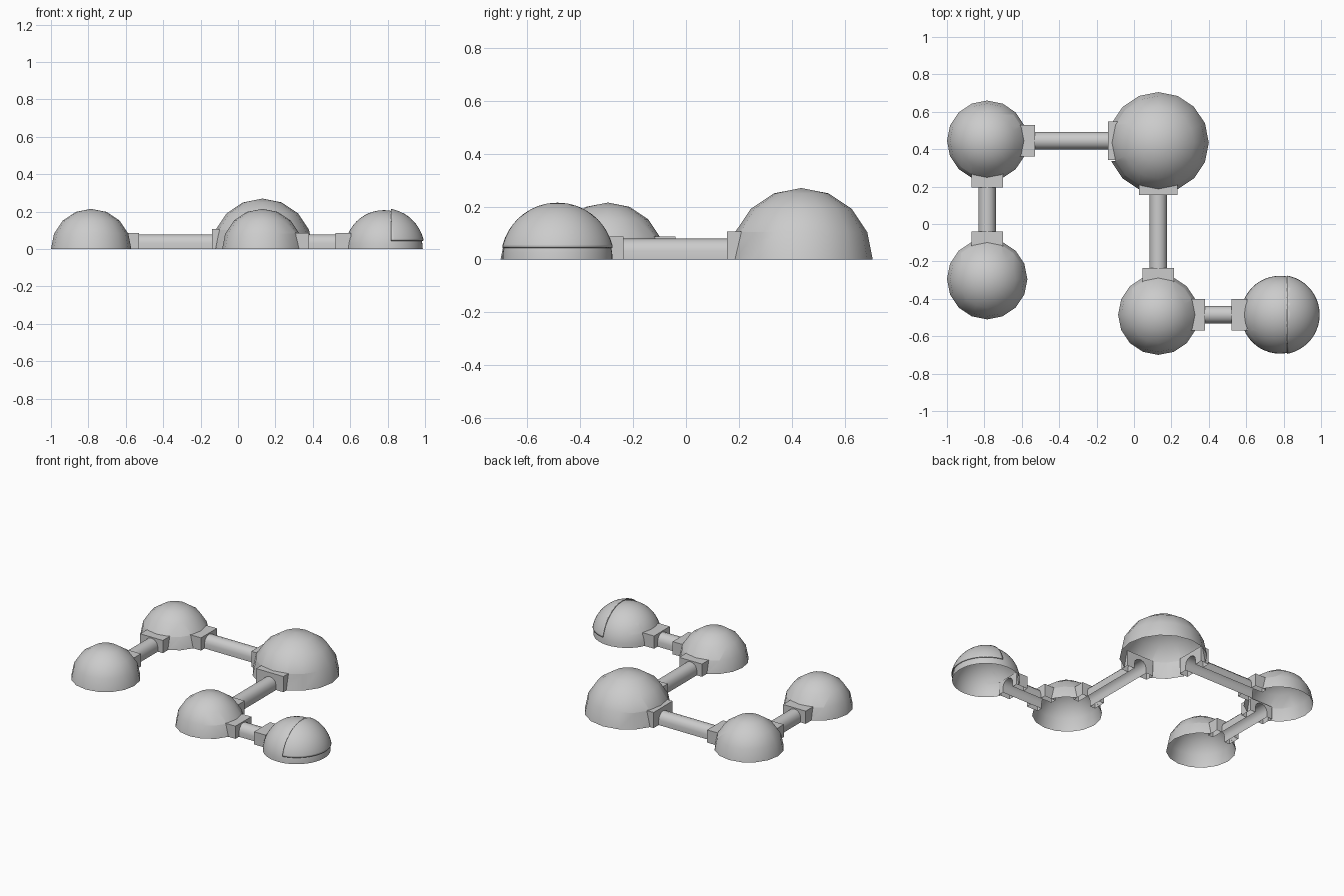
import bpy, bmesh, math
from mathutils import Vector, Matrix

if "Cube" in bpy.data.objects:
    bpy.data.objects.remove(bpy.data.objects["Cube"])


def finish(bm, name, angle=35):
    bmesh.ops.recalc_face_normals(bm, faces=bm.faces)
    me = bpy.data.meshes.new(name)
    bm.to_mesh(me)
    bm.free()
    ob = bpy.data.objects.new(name, me)
    bpy.context.collection.objects.link(ob)
    bpy.ops.object.select_all(action='DESELECT')
    ob.select_set(True)
    bpy.context.view_layer.objects.active = ob
    bpy.ops.object.shade_smooth_by_angle(angle=math.radians(angle))
    return ob


def cut(bm, co, no, clear=False, faces=None):
    fs = list(faces if faces is not None else bm.faces)
    geom = fs + list({e for f in fs for e in f.edges}) + list({v for f in fs for v in f.verts})
    bmesh.ops.bisect_plane(bm, geom=geom, plane_co=co, plane_no=no, clear_inner=clear)


def dome(name, x, y, r, seg, doors, half, top):
    """Open hemisphere with a doorway removed behind each collar."""
    bm = bmesh.new()
    bmesh.ops.create_uvsphere(bm, u_segments=seg, v_segments=seg // 2, radius=r)
    cut(bm, (0, 0, 0), (0, 0, 1), True)
    for d in doors:
        d = Vector(d)
        s = Vector((-d.y, d.x, 0))

        def near():
            return [f for f in bm.faces if f.calc_center_median().dot(d) > r * 0.6]
        for co, no in ((s * half, s), (s * -half, s), (Vector((0, 0, top)), Vector((0, 0, 1)))):
            cut(bm, co, no, faces=near())
        gone = [f for f in near() if abs(f.calc_center_median().dot(s)) < half
                and f.calc_center_median().z < top]
        bmesh.ops.delete(bm, geom=gone, context='FACES')
    bmesh.ops.translate(bm, verts=bm.verts, vec=(x, y, 0))
    return finish(bm, name)


# Stilted arch cross-section shared by corridors and collar openings
ARCH = [(0.047, 0)] + [(0.047 * math.cos(math.pi * i / 6), 0.032 + 0.047 * math.sin(math.pi * i / 6))
                       for i in range(7)] + [(-0.047, 0)]


def place(bm, start, d):
    d = Vector(d)
    m = Matrix(((d.x, -d.y, 0, start[0]), (d.y, d.x, 0, start[1]), (0, 0, 1, 0), (0, 0, 0, 1)))
    bmesh.ops.transform(bm, matrix=m, verts=bm.verts)


def strip(bm, a, b):
    for i in range(len(a) - 1):
        bm.faces.new((a[i], a[i + 1], b[i + 1], b[i]))


def corridor(name, start, d, length):
    bm = bmesh.new()
    a, b = ([bm.verts.new((x, u, v)) for u, v in ARCH] for x in (0, length))
    strip(bm, a, b)
    place(bm, start, d)
    finish(bm, name)


def collar(name, start, d, depth, half, top):
    """Rectangular door frame with an arched passage, open below."""
    bm = bmesh.new()
    outer = [(half, 0), (half, ARCH[1][1]), (half, 0.07), (half, top), (half / 2, top), (0, top)]
    # match the number of arch points on each side of the crown
    outer = [outer[i] for i in (0, 1, 2, 3)] + [(0, top)]
    outer += [(-u, v) for u, v in reversed(outer[:-1])]
    rings = [[bm.verts.new((x, u, v)) for u, v in p]
             for x, p in ((0, ARCH), (0, outer), (depth, outer), (depth, ARCH))]
    for i in range(4):
        strip(bm, rings[i], rings[(i + 1) % 4])
    place(bm, start, d)
    finish(bm, name)


E, W, N, S = (1, 0), (-1, 0), (0, 1), (0, -1)
# Domes: x, y, radius, segments, {door direction: collar face distance}
domes = {
    "back_left_dome": (-0.785, 0.445, 0.215, 16, {E: 0.255, S: 0.25}),
    "front_left_dome": (-0.785, -0.295, 0.215, 16, {N: 0.255}),
    "main_dome": (0.13, 0.435, 0.27, 16, {W: 0.27, S: 0.28}),
    "front_middle_dome": (0.13, -0.485, 0.215, 16, {N: 0.25, E: 0.25}),
    "window_dome": (0.78, -0.485, 0.208, 48, {W: 0.26}),
}
for name, (x, y, r, seg, doors) in domes.items():
    big = r > 0.25
    half, top = (0.102, 0.106) if big else (0.085, 0.086)
    dome(name, x, y, r, seg, [(*d, 0) for d in doors], half - 0.003, top - 0.003)
    for k, (d, dist) in enumerate(doors.items()):
        depth = 0.06 if big else 0.085
        start = (x + d[0] * (dist - depth), y + d[1] * (dist - depth))
        # passages are aligned on the corridor axis
        if name == "main_dome" and d == W:
            start = (start[0], 0.445)
        collar(f"{name}_collar_{k}", start, d, depth, half, top)

# Corridors
corridor("back_corridor", (-0.53, 0.445), E, 0.39)
corridor("left_corridor", (-0.785, -0.04), N, 0.235)
corridor("middle_corridor", (0.13, -0.235), N, 0.39)
corridor("right_corridor", (0.38, -0.485), E, 0.14)

# Raised curved window shell on the right-hand dome
bm = bmesh.new()
bmesh.ops.create_uvsphere(bm, u_segments=48, v_segments=24, radius=0.218)
cut(bm, (0, 0, 0.045), (0, 0, 1), True)
cut(bm, (0.038, 0, 0), (1, 0, 0), True)
bmesh.ops.translate(bm, verts=bm.verts, vec=(0.78, -0.485, 0))
window = finish(bm, "curved_window")
mod = window.modifiers.new("thickness", 'SOLIDIFY')
mod.thickness = 0.006
mod.offset = -1
